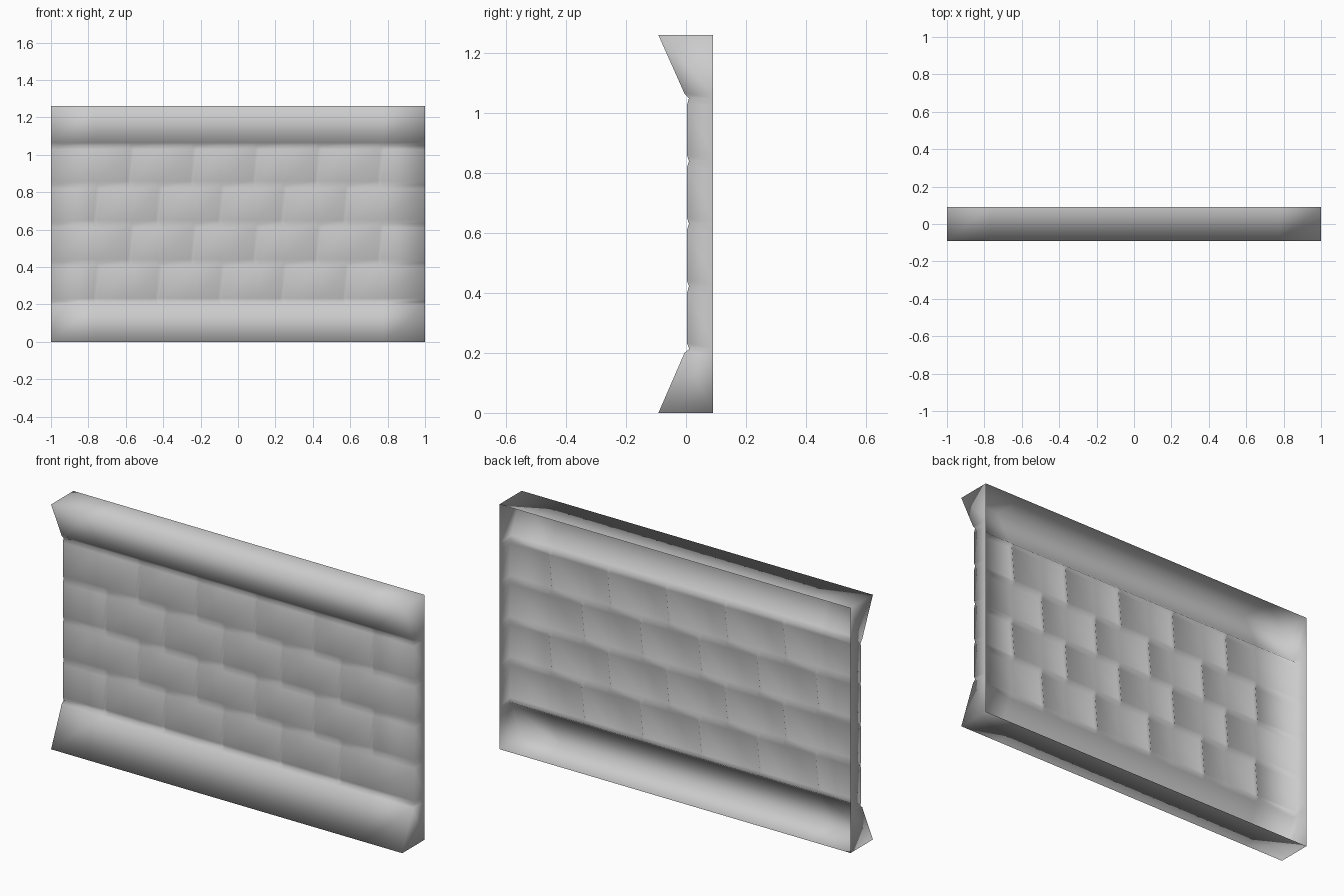
import bpy, bmesh

if "Cube" in bpy.data.objects:
    bpy.data.objects.remove(bpy.data.objects["Cube"])

FACE, DEEP, BACK = 0.003, 0.011, 0.09
HALF_JOINT, SLANT = 0.011, 0.008
odd = [-0.755 + i / 3 for i in range(5)]     # joints of courses 1 and 3
even = [-0.57 + i / 3 for i in range(5)]     # joints of courses 2 and 4

# Columns: (x, which set of courses it is a joint of, whether it is the joint centre)
cols = [(-1, None, False), (1, None, False)]
for kind, xs in enumerate((odd, even)):
    for x in xs:
        cols += [(x - HALF_JOINT, kind, False), (x, kind, True), (x + HALF_JOINT, kind, False)]
cols.sort(key=lambda c: c[0])

# Profile rows from bottom to top: (z, y, course parity or None, slant direction)
rows = [(0.0, -0.092, None, 0), (0.2, -0.005, None, 0), (0.213, DEEP, None, 0)]
for c in range(4):
    z = 0.213 + c * 0.209
    rows += [(z + 0.02, FACE, c % 2, -1), (z + 0.187, FACE, c % 2, 1),
             (z + 0.209, DEEP - 0.001, None, 0)]
rows += [(1.065, -0.005, None, 0), (1.26, -0.092, None, 0)]

# Front skin: flared base, four brick courses, flared top
bm = bmesh.new()
grid = []
for z, y, parity, slant in rows:
    line = []
    for x, kind, centre in cols:
        inside = centre and parity is not None and kind == parity
        dx = 0 if kind is None else slant * SLANT
        line.append(bm.verts.new((x + dx, DEEP if inside else y, z)))
    grid.append(line)
for lo, hi in zip(grid, grid[1:]):
    for i in range(len(cols) - 1):
        bm.faces.new((lo[i], lo[i + 1], hi[i + 1], hi[i]))

# Side, top and bottom returns; the back stays open
border = [e for e in bm.edges if e.is_boundary]
ret = bmesh.ops.extrude_edge_only(bm, edges=border)
for v in ret["geom"]:
    if isinstance(v, bmesh.types.BMVert):
        v.co.y = BACK
bmesh.ops.recalc_face_normals(bm, faces=bm.faces)
bm.faces.ensure_lookup_table()
if bm.faces[0].normal.y > 0:
    bmesh.ops.reverse_faces(bm, faces=bm.faces)
for f in bm.faces:
    f.smooth = True

mesh = bpy.data.meshes.new("brick_wall_panel")
bm.to_mesh(mesh)
bm.free()
bpy.context.collection.objects.link(bpy.data.objects.new("brick_wall_panel", mesh))
